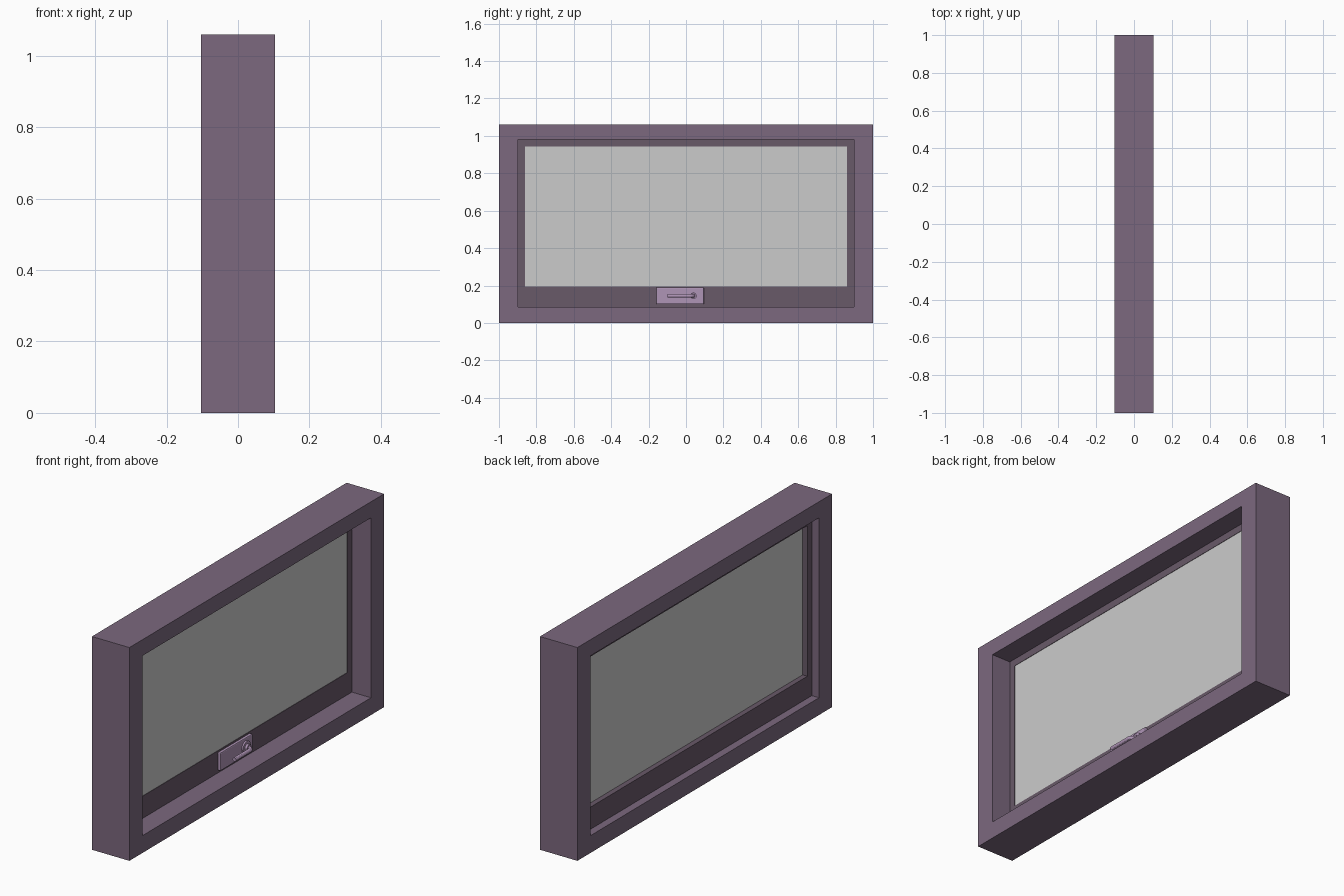
import bpy, bmesh, math

if "Cube" in bpy.data.objects:
    bpy.data.objects.remove(bpy.data.objects["Cube"])


def material(name, rgb):
    m = bpy.data.materials.new(name)
    m.diffuse_color = (*rgb, 1)
    m.use_nodes = True
    m.node_tree.nodes["Principled BSDF"].inputs["Base Color"].default_value = m.diffuse_color
    return m


FRAME = material("frame_paint", (0.20, 0.14, 0.21))
SASH = material("sash_paint", (0.14, 0.10, 0.14))
METAL = material("handle_paint", (0.43, 0.30, 0.47))


def ring(name, outer, inner, x0, x1, mat):
    """Rectangular border in the yz plane; rects are (y0, y1, z0, z1)."""
    bm = bmesh.new()

    def loop(r, x):
        y0, y1, z0, z1 = r
        return [bm.verts.new((x, y, z)) for y, z in
                ((y0, z0), (y1, z0), (y1, z1), (y0, z1))]

    # section corners in order around the border's cross-section
    loops = [loop(outer, x0), loop(outer, x1), loop(inner, x1), loop(inner, x0)]
    for k in range(4):
        a, b = loops[k], loops[(k + 1) % 4]
        for i in range(4):
            j = (i + 1) % 4
            bm.faces.new((a[i], a[j], b[j], b[i]))
    bmesh.ops.recalc_face_normals(bm, faces=bm.faces)
    me = bpy.data.meshes.new(name)
    bm.to_mesh(me)
    bm.free()
    ob = bpy.data.objects.new(name, me)
    bpy.context.collection.objects.link(ob)
    me.materials.append(mat)
    return ob


def box(name, x, y, z, mat=None, bevel=0):
    """Box from (min, max) ranges on each axis."""
    bpy.ops.mesh.primitive_cube_add(size=1, location=[sum(r) / 2 for r in (x, y, z)])
    ob = bpy.context.object
    ob.name = name
    ob.scale = [r[1] - r[0] for r in (x, y, z)]
    bpy.ops.object.transform_apply(location=False, rotation=False, scale=True)
    if mat:
        ob.data.materials.append(mat)
    if bevel:
        mod = ob.modifiers.new("bevel", "BEVEL")
        mod.width = bevel
        mod.segments = 2
    return ob


def disc(name, x0, x1, y, z, radius):
    """Cylinder along x."""
    bpy.ops.mesh.primitive_cylinder_add(vertices=32, radius=radius, depth=x1 - x0,
                                        location=((x0 + x1) / 2, y, z),
                                        rotation=(0, math.pi / 2, 0))
    ob = bpy.context.object
    ob.name = name
    ob.data.materials.append(METAL)
    bpy.ops.object.shade_smooth_by_angle()


# Outer frame, sash with a taller bottom rail, and the pane
opening = (-0.897, 0.897, 0.086, 0.98)
pane = (-0.862, 0.862, 0.196, 0.944)
ring("outer_frame", (-1, 1, 0, 1.06), opening, -0.103, 0.103, FRAME)
ring("sash", opening, pane, -0.064, -0.002, SASH)
box("glass_pane", (-0.038, -0.004), pane[:2], pane[2:])

# Handle plate and round boss
hy, hz = 0.04, 0.145
box("handle_plate", (-0.002, 0.014), (-0.158, 0.096), (0.10, 0.19), METAL, 0.005)
disc("handle_boss", 0.013, 0.022, hy, hz, 0.031)

# Lever: swept stem bending into the grip
curve = bpy.data.curves.new("handle_lever", "CURVE")
curve.dimensions = "3D"
curve.bevel_depth = 0.010
curve.bevel_resolution = 4
curve.use_fill_caps = True
spline = curve.splines.new("POLY")
path = [(0.014, hy)]
for i in range(7):
    a = math.radians(15 * i)
    path.append((0.030 + 0.02 * math.sin(a), hy - 0.02 * (1 - math.cos(a))))
path.append((0.050, -0.10))
spline.points.add(len(path) - 1)
for p, (x, y) in zip(spline.points, path):
    p.co = (x, y, hz, 1)
lever = bpy.data.objects.new("handle_lever", curve)
bpy.context.collection.objects.link(lever)
curve.materials.append(METAL)
bpy.ops.object.select_all(action="DESELECT")
lever.select_set(True)
bpy.context.view_layer.objects.active = lever
bpy.ops.object.convert(target="MESH")
bpy.ops.object.shade_smooth_by_angle()

# Collar where the stem leaves the boss
disc("handle_collar", 0.021, 0.034, hy, hz, 0.017)
